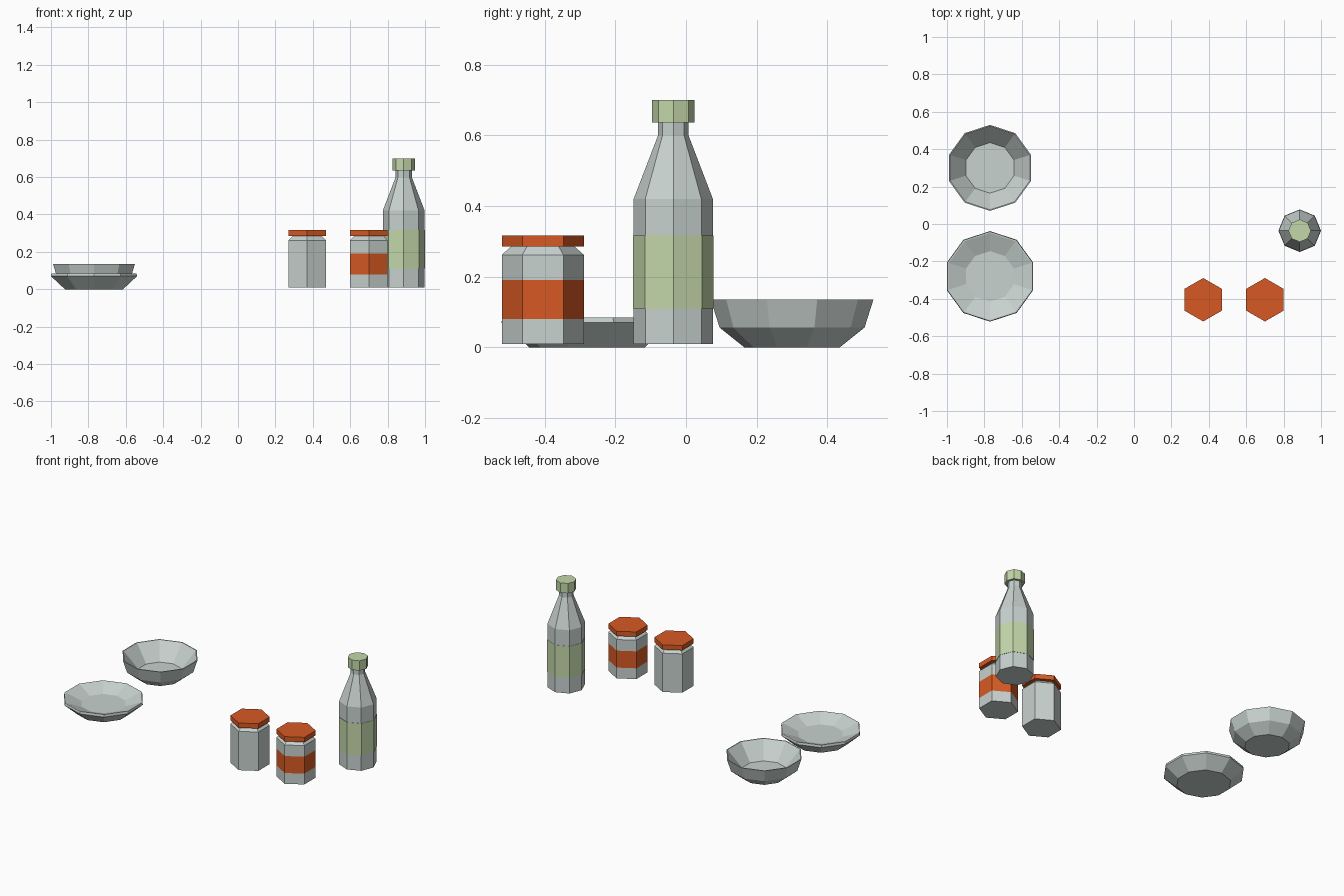
import bpy, bmesh
from math import pi, sin, cos

cube = bpy.data.objects.get("Cube")
if cube:
    bpy.data.objects.remove(cube, do_unlink=True)


def linear(c):
    c /= 255
    return c / 12.92 if c <= 0.04045 else ((c + 0.055) / 1.055) ** 2.4


def material(name, *srgb):
    colour = (*[linear(c) for c in srgb], 1)
    mat = bpy.data.materials.new(name)
    mat.use_nodes = True
    mat.diffuse_color = colour
    bsdf = mat.node_tree.nodes["Principled BSDF"]
    bsdf.inputs["Base Color"].default_value = colour
    bsdf.inputs["Roughness"].default_value = 0.8
    return mat


GREY = material("pale_grey", 200, 210, 207)
ORANGE = material("burnt_orange", 215, 90, 35)
GREEN = material("soft_green", 195, 215, 170)


def lathe(name, sides, centre, profile, mats, band=None):
    """Spin (radius, z) points into a faceted solid; faces inside the z band use the second colour."""
    bm = bmesh.new()
    rings = []
    for r, z in profile:
        angles = [pi / 2 + 2 * pi * i / sides for i in range(sides)]
        rings.append([bm.verts.new((r * cos(a), r * sin(a), z)) for a in angles])
    for low, high in zip(rings, rings[1:]):
        for i in range(sides):
            j = (i + 1) % sides
            face = bm.faces.new((low[i], low[j], high[j], high[i]))
            if band and band[0] <= face.calc_center_median().z <= band[1]:
                face.material_index = 1
    bm.faces.new(rings[0][::-1])
    bm.faces.new(rings[-1])
    bmesh.ops.recalc_face_normals(bm, faces=bm.faces)
    mesh = bpy.data.meshes.new(name)
    bm.to_mesh(mesh)
    bm.free()
    for mat in mats:
        mesh.materials.append(mat)
    obj = bpy.data.objects.new(name, mesh)
    obj.location = (*centre, 0)
    bpy.context.collection.objects.link(obj)
    return obj


# Dishes: outside wall, rim, then inside wall down to the floor
lathe("deep_bowl", 10, (-0.77, 0.30),
      [(0.135, 0), (0.205, 0.056), (0.23, 0.135), (0.224, 0.135), (0.135, 0.03)], [GREY])
lathe("shallow_dish", 10, (-0.77, -0.28),
      [(0.163, 0), (0.242, 0.07), (0.239, 0.085), (0.232, 0.085), (0.135, 0.045)], [GREY])

# Hexagonal jars, one with a coloured label band
LABEL = (0.08, 0.19)
for name, x, band in (("plain_jar", 0.37, None), ("labelled_jar", 0.70, LABEL)):
    rings = [(0.116, z) for z in LABEL] if band else []
    lathe(name, 6, (x, -0.405),
          [(0.116, 0.01), *rings, (0.116, 0.262), (0.09, 0.285)], [GREY, ORANGE], band)
    lathe(name + "_lid", 6, (x, -0.405), [(0.116, 0.285), (0.116, 0.316)], [ORANGE])

# Bottle with a slightly raised label sleeve and a cap
BOTTLE = (0.886, -0.036)
R, SLEEVE = 0.112, 0.114
lathe("bottle", 8, BOTTLE,
      [(R, 0.01), (R, 0.11), (SLEEVE, 0.11), (SLEEVE, 0.317), (R, 0.317),
       (R, 0.42), (0.043, 0.60), (0.043, 0.636)], [GREY, GREEN], (0.11, 0.317))
lathe("bottle_cap", 8, BOTTLE, [(0.06, 0.636), (0.06, 0.70)], [GREEN])
